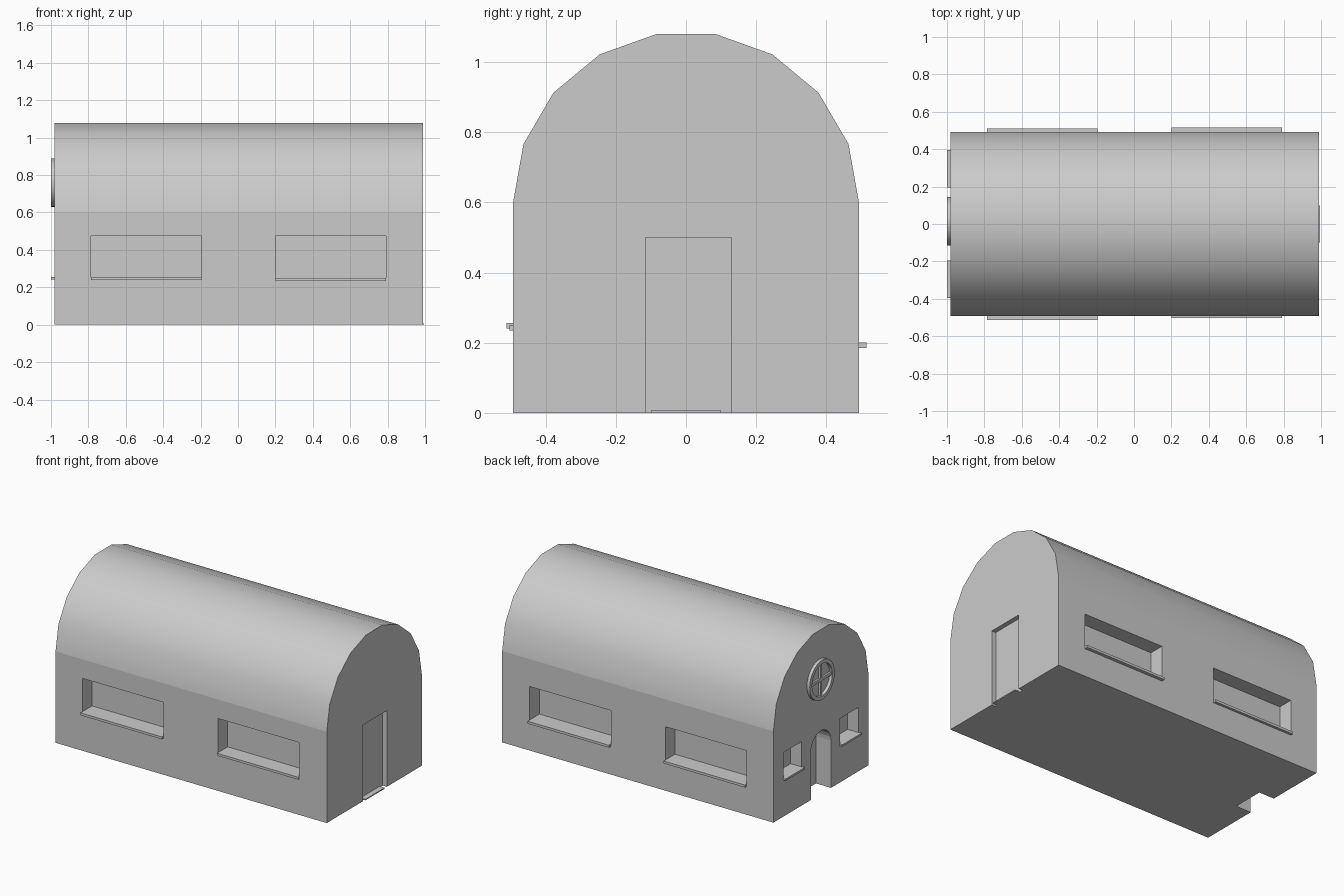
import bpy, bmesh
from math import sin, cos, pi

if "Cube" in bpy.data.objects:
    bpy.data.objects.remove(bpy.data.objects["Cube"])


def prism(bm, ring, offset):
    """Closed prism from a ring of 3D points swept by an offset."""
    a = [bm.verts.new(p) for p in ring]
    b = [bm.verts.new([p[i] + offset[i] for i in range(3)]) for p in ring]
    bm.faces.new(a)
    bm.faces.new(b)
    n = len(ring)
    sides = [bm.faces.new((a[i], a[(i + 1) % n], b[(i + 1) % n], b[i])) for i in range(n)]
    bmesh.ops.recalc_face_normals(bm, faces=bm.faces)
    return sides


def box(bm, x0, x1, y0, y1, z0, z1):
    prism(bm, [(x0, y0, z0), (x1, y0, z0), (x1, y1, z0), (x0, y1, z0)], (0, 0, z1 - z0))


def finish(bm, name):
    me = bpy.data.meshes.new(name)
    bm.to_mesh(me)
    bm.free()
    ob = bpy.data.objects.new(name, me)
    bpy.context.collection.objects.link(ob)
    return ob


def box_object(name, *dims):
    bm = bmesh.new()
    box(bm, *dims)
    return finish(bm, name)


X0, X1, W = -0.98, 0.99, 0.493

# Barrel-roofed body: straight walls and a nine-sided smooth vault
bm = bmesh.new()
arc = [(X0, W * cos(pi * i / 9), 0.6 + 0.487 * sin(pi * i / 9)) for i in range(10)]
sides = prism(bm, [(X0, W, 0)] + arc + [(X0, -W, 0)], (X1 - X0, 0, 0))
for f in sides[1:10]:
    f.smooth = True
body = finish(bm, "body")

# Openings: long side windows, end windows, arched door, plain door
long_windows = [
    ("front_left", -0.785, -0.195, -1, 0.255, 0.475, 0.512),
    ("front_right", 0.20, 0.79, -1, 0.25, 0.475, 0.503),
    ("back_left", -0.785, -0.195, 1, 0.20, 0.42, 0.51),
    ("back_right", 0.20, 0.79, 1, 0.20, 0.42, 0.515),
]
cut = bmesh.new()
for _, xa, xb, s, za, zb, _ in long_windows:
    ya, yb = sorted((s * (W - 0.1), s * 0.6))
    box(cut, xa, xb, ya, yb, za, zb)
for s in (-1, 1):
    ya, yb = sorted((s * 0.2, s * 0.39))
    box(cut, -1.1, X0 + 0.08, ya, yb, 0.25, 0.42)
arch = [(-1.1, 0.105 * cos(pi * i / 12), 0.31 + 0.105 * sin(pi * i / 12)) for i in range(13)]
prism(cut, [(-1.1, 0.105, -0.1)] + arch + [(-1.1, -0.105, -0.1)], (1.1 + X0 + 0.11, 0, 0))
box(cut, X1 - 0.03, 1.1, -0.115, 0.13, -0.1, 0.5)
cutter = finish(cut, "opening_cutter")
cutter.hide_render = True

mod = body.modifiers.new("openings", "BOOLEAN")
mod.operation = "DIFFERENCE"
mod.solver = "EXACT"
mod.object = cutter
bpy.context.view_layer.objects.active = body
bpy.ops.object.modifier_apply(modifier=mod.name)
bpy.data.objects.remove(cutter)

# Window sills
for name, xa, xb, s, za, _, out in long_windows:
    ya, yb = sorted((s * (W - 0.1), s * out))
    box_object(name + "_sill", xa, xb, ya, yb, za - 0.015, za + 0.001)
for name, s in (("end_right", -1), ("end_left", 1)):
    ya, yb = sorted((s * 0.195, s * 0.395))
    box_object(name + "_sill", -1.0, X0 + 0.08, ya, yb, 0.242, 0.254)

# Threshold under the plain door
box_object("door_threshold", 0.90, 0.995, -0.10, 0.10, 0, 0.007)

# Round window: ring with a cross of bars
CY, CZ, N = 0.015, 0.76, 32
bm = bmesh.new()
section = [(X0 + 0.005, 0.13), (-1.0, 0.13), (-1.0, 0.105), (X0 + 0.005, 0.105)]
rings = [[bm.verts.new((x, CY + r * cos(2 * pi * i / N), CZ + r * sin(2 * pi * i / N)))
          for x, r in section] for i in range(N)]
for i in range(N):
    a, b = rings[i], rings[(i + 1) % N]
    for j in range(4):
        k = (j + 1) % 4
        bm.faces.new((a[j], a[k], b[k], b[j])).smooth = True
bmesh.ops.recalc_face_normals(bm, faces=bm.faces)
ring = finish(bm, "round_window_ring")
bpy.ops.object.select_all(action="DESELECT")
ring.select_set(True)
bpy.context.view_layer.objects.active = ring
bpy.ops.object.shade_smooth_by_angle(angle=pi / 6)
box_object("round_window_bar_upright", -0.993, X0 + 0.005, CY - 0.01, CY + 0.01, CZ - 0.11, CZ + 0.11)
box_object("round_window_bar_level", -0.993, X0 + 0.005, CY - 0.11, CY + 0.11, CZ - 0.01, CZ + 0.01)
